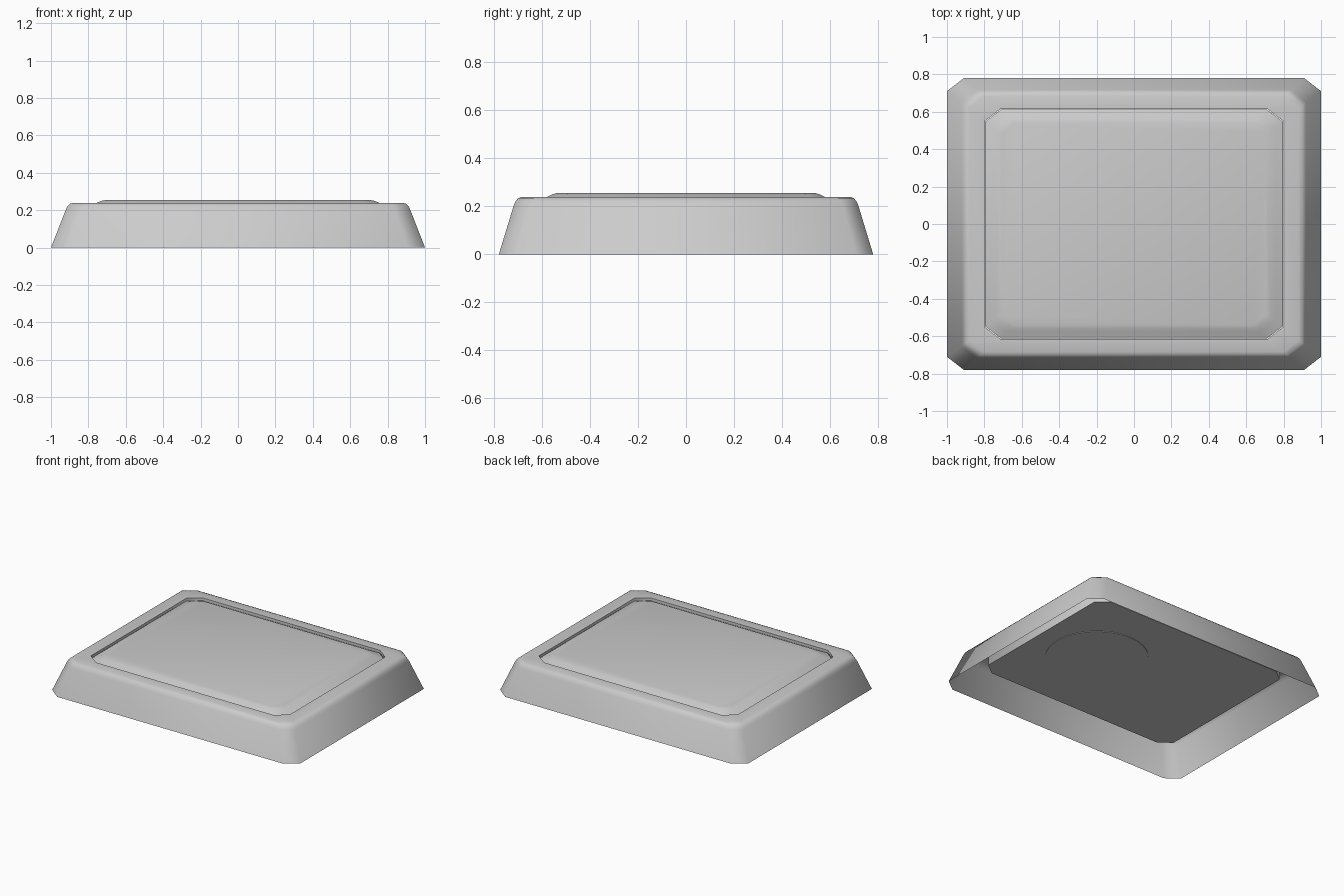
import bpy, bmesh, math

if "Cube" in bpy.data.objects:
    bpy.data.objects.remove(bpy.data.objects["Cube"])

HX, HY = 1.0, 0.78      # half sizes of the base outline


def octagon(bm, hx, hy, z, cut=0.09):
    """Ring of 8 verts: rectangle with proportionally cut corners."""
    cx, cy = hx * (1 - cut), hy * (1 - cut)
    pts = [(hx, -cy), (hx, cy), (cx, hy), (-cx, hy),
           (-hx, cy), (-hx, -cy), (-cx, -hy), (cx, -hy)]
    return [bm.verts.new((x, y, z)) for x, y in pts]


def loft(name, profile, cap_first=False, cap_last=False):
    """Skin a list of (half x, half y, z, corner cut) rings, bottom-outside first."""
    bm = bmesh.new()
    rings = [octagon(bm, *p) for p in profile]
    for a, b in zip(rings, rings[1:]):
        for i in range(8):
            j = (i + 1) % 8
            bm.faces.new((a[i], a[j], b[j], b[i]))
    if cap_first:
        bm.faces.new(rings[0][::-1])
    if cap_last:
        bm.faces.new(rings[-1])
    mesh = bpy.data.meshes.new(name)
    bm.to_mesh(mesh)
    bm.free()
    obj = bpy.data.objects.new(name, mesh)
    bpy.context.collection.objects.link(obj)
    smooth(obj, 58)
    return obj


def smooth(obj, angle):
    bpy.ops.object.select_all(action='DESELECT')
    obj.select_set(True)
    bpy.context.view_layer.objects.active = obj
    bpy.ops.object.shade_smooth_by_angle(angle=math.radians(angle))


# Open sloping skirt, rounded shoulder, flat rim and the lip of the opening
skirt = [(HX, HY, 0.0, 0.09), (0.920 * HX, 0.920 * HY, 0.205, 0.09)]
for x, z in [(0.912, 0.222), (0.900, 0.234), (0.880, 0.24)]:
    skirt.append((x * HX, HY - (1 - x) * 0.8, z, 0.09))
skirt += [(0.80, 0.615, 0.24, 0.108), (0.80, 0.615, 0.22, 0.108)]
loft("frame_shell", skirt)

# Pillowed top panel with its body reaching down to the flat underside plate
panel = [(0.797, 0.612, 0.124, 0.108), (0.797, 0.612, 0.222, 0.108),
         (0.755, 0.577, 0.240, 0.105), (0.730, 0.558, 0.250, 0.10),
         (0.705, 0.540, 0.255, 0.10)]
loft("top_panel", panel, cap_first=True, cap_last=True)

# Thin round disc on the underside
bpy.ops.mesh.primitive_cylinder_add(vertices=48, radius=0.34, depth=0.008,
                                    location=(0.32, 0, 0.124))
disc = bpy.context.object
disc.name = "underside_disc"
smooth(disc, 30)
